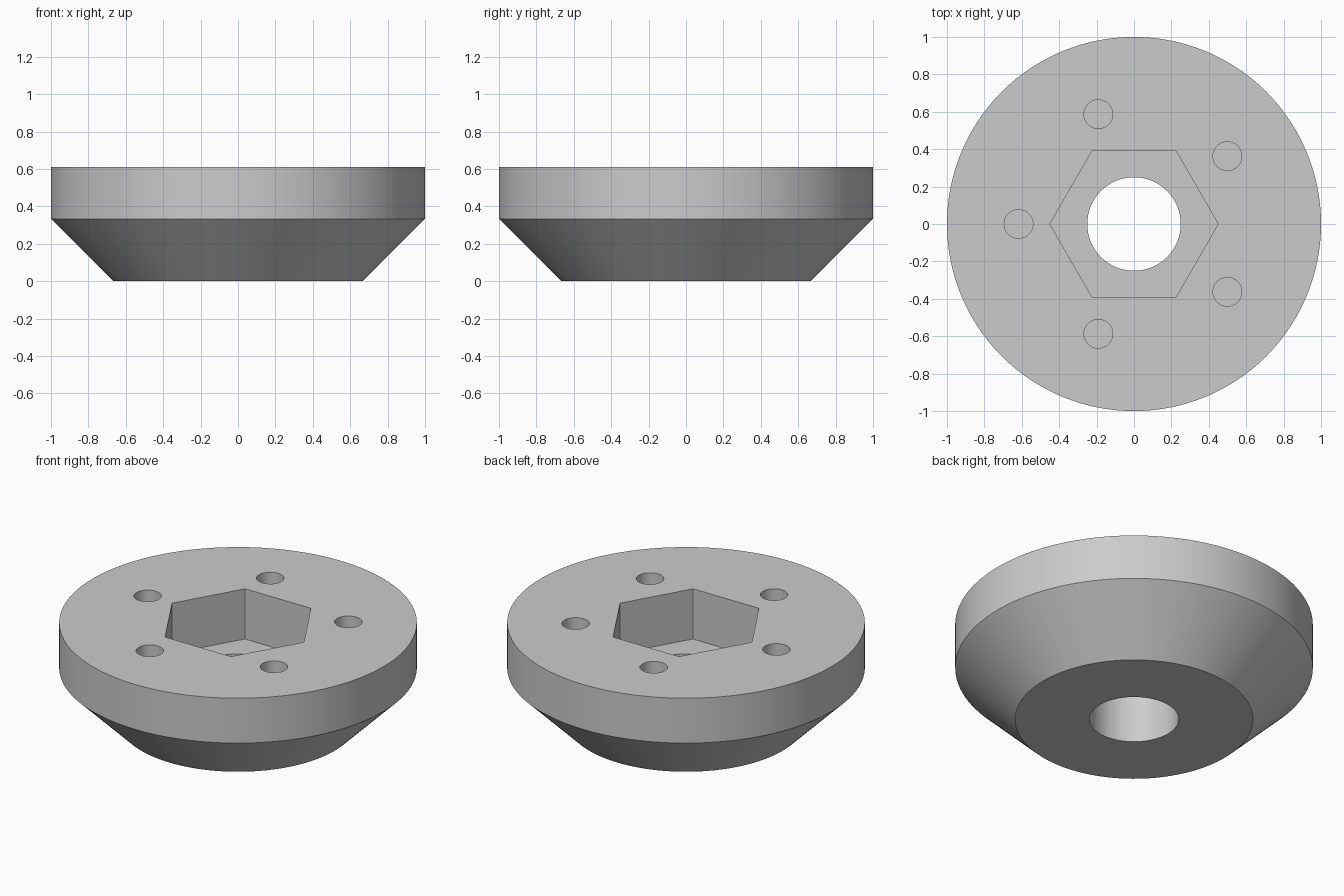
import bpy
import bmesh
import math
from mathutils import Matrix

cube = bpy.data.objects.get("Cube")
if cube:
    bpy.data.objects.remove(cube, do_unlink=True)

HEIGHT = 0.61
FLANGE_Z = 0.333
POCKET_Z = 0.30

grey = bpy.data.materials.new("plain grey")
grey.use_nodes = True
COLOUR = (0.6, 0.6, 0.6, 1)
grey.diffuse_color = COLOUR
grey.node_tree.nodes["Principled BSDF"].inputs["Base Color"].default_value = COLOUR


def lathe(name, profile, sides, x=0, y=0):
    """Solid of stacked rings; profile is (radius, z) from bottom to top."""
    bm = bmesh.new()
    rings = []
    for radius, z in profile:
        ring = bmesh.ops.create_circle(bm, segments=sides, radius=radius,
                                       matrix=Matrix.Translation((x, y, z)))
        rings.append(ring["verts"])
    for low, high in zip(rings, rings[1:]):
        for i in range(sides):
            j = (i + 1) % sides
            bm.faces.new((low[i], low[j], high[j], high[i]))
    bm.faces.new(rings[0])
    bm.faces.new(rings[-1])
    bmesh.ops.recalc_face_normals(bm, faces=bm.faces)
    # Put a corner exactly on the x axis
    bm.verts.ensure_lookup_table()
    first = bm.verts[0].co
    turn = -math.atan2(first.y - y, first.x - x)
    bmesh.ops.rotate(bm, verts=bm.verts, cent=(x, y, 0),
                     matrix=Matrix.Rotation(turn, 3, "Z"))
    mesh = bpy.data.meshes.new(name)
    bm.to_mesh(mesh)
    bm.free()
    mesh.materials.append(grey)
    obj = bpy.data.objects.new(name, mesh)
    bpy.context.collection.objects.link(obj)
    return obj


# Flanged body with conical underside
body = lathe("flanged_body", [(0.665, 0), (1, FLANGE_Z), (1, HEIGHT)], 128)

# Through bore, hexagonal pocket and ring of five blind holes
cutters = [
    lathe("bore_cutter", [(0.25, -0.1), (0.25, 1)], 64),
    lathe("hex_pocket_cutter", [(0.45, POCKET_Z), (0.45, 1)], 6),
]
for k in range(5):
    angle = math.pi + k * math.tau / 5
    cutters.append(lathe("bolt_hole_cutter", [(0.077, FLANGE_Z), (0.077, 1)], 32,
                         0.617 * math.cos(angle), 0.617 * math.sin(angle)))

bpy.ops.object.select_all(action="DESELECT")
bpy.context.view_layer.objects.active = body
body.select_set(True)
for cutter in cutters:
    cutter.hide_render = True
    cut = body.modifiers.new("cut", "BOOLEAN")
    cut.operation = "DIFFERENCE"
    cut.solver = "EXACT"
    cut.object = cutter
    bpy.ops.object.modifier_apply(modifier=cut.name)
    bpy.data.objects.remove(cutter, do_unlink=True)

bpy.ops.object.shade_smooth_by_angle(angle=math.radians(30))
